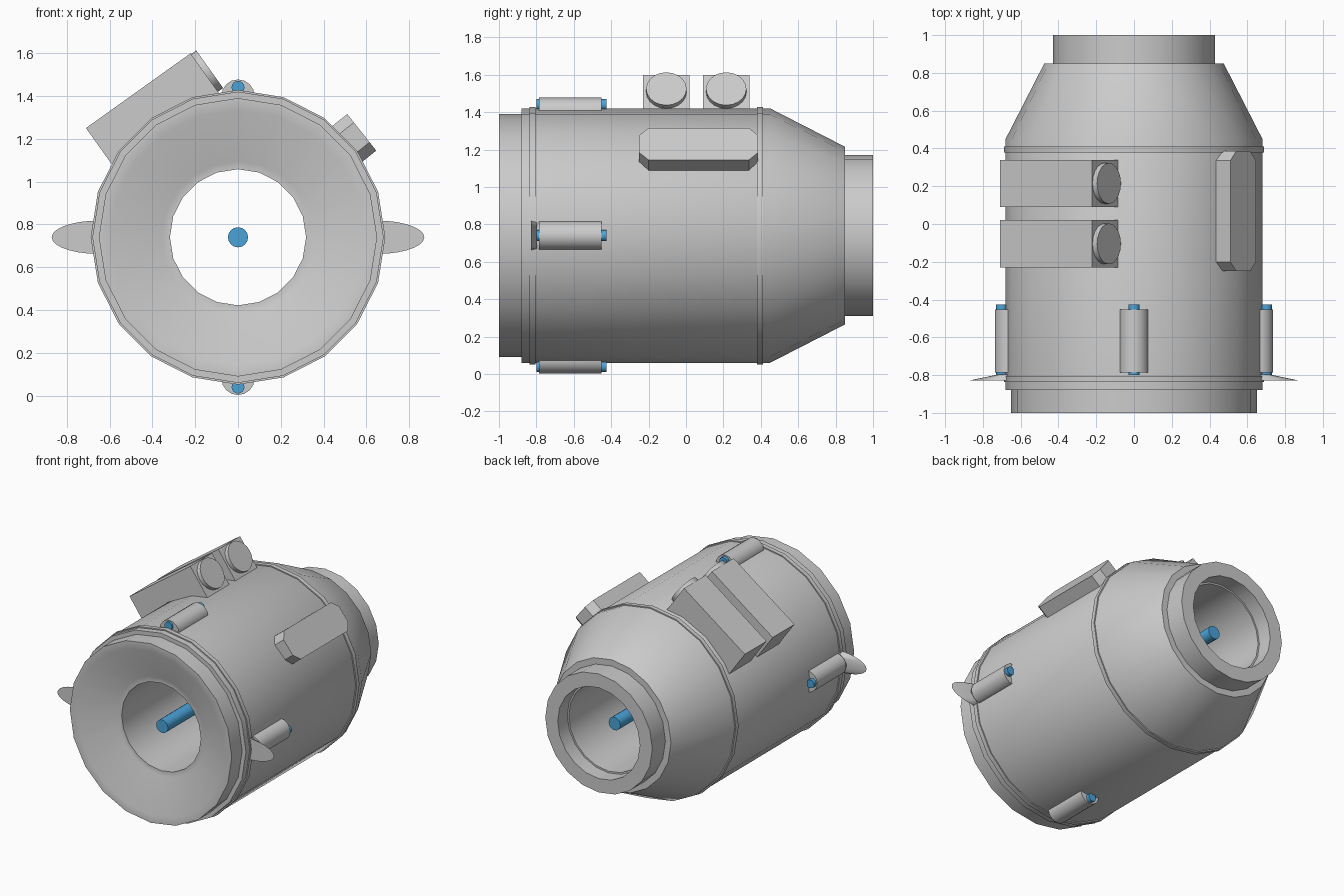
import bpy, bmesh
from math import sin, cos, pi, radians, atan2
from mathutils import Vector

if "Cube" in bpy.data.objects:
    bpy.data.objects.remove(bpy.data.objects["Cube"])

AXIS_Z = 0.74

blue = bpy.data.materials.new("blue_glow")
blue.diffuse_color = (0.07, 0.37, 0.70, 1)
blue.use_nodes = True
blue.node_tree.nodes["Principled BSDF"].inputs["Base Color"].default_value = blue.diffuse_color


def finish(name, bm, mat=None, smooth=True):
    bmesh.ops.recalc_face_normals(bm, faces=bm.faces)
    me = bpy.data.meshes.new(name)
    bm.to_mesh(me)
    bm.free()
    ob = bpy.data.objects.new(name, me)
    bpy.context.collection.objects.link(ob)
    if mat:
        me.materials.append(mat)
    if smooth:
        bpy.ops.object.select_all(action='DESELECT')
        ob.select_set(True)
        bpy.context.view_layer.objects.active = ob
        bpy.ops.object.shade_smooth_by_angle(angle=radians(28))
    return ob


def lathe(name, profile, n=20):
    """Closed (radius, y) profile turned around the long axis."""
    bm = bmesh.new()
    rings = [[bm.verts.new((r * cos(2 * pi * i / n), y, AXIS_Z + r * sin(2 * pi * i / n)))
              for r, y in profile] for i in range(n)]
    m = len(profile)
    for i in range(n):
        a, b = rings[i], rings[(i + 1) % n]
        for j in range(m):
            k = (j + 1) % m
            bm.faces.new((a[j], a[k], b[k], b[j]))
    return finish(name, bm)


def loft(name, lower, upper, mat=None, smooth=True):
    """Two matching outlines joined by side faces and capped."""
    bm = bmesh.new()
    a = [bm.verts.new(p) for p in lower]
    b = [bm.verts.new(p) for p in upper]
    n = len(a)
    bm.faces.new(a)
    bm.faces.new(b)
    for i in range(n):
        j = (i + 1) % n
        bm.faces.new((a[i], a[j], b[j], b[i]))
    return finish(name, bm, mat, smooth)


def rod(name, p0, p1, r, n=16, mat=None):
    p0, p1 = Vector(p0), Vector(p1)
    d = (p1 - p0).normalized()
    u = Vector((0, 1, 0)) if abs(d.y) < 0.9 else Vector((1, 0, 0))
    v = d.cross(u)
    off = [r * (u * cos(2 * pi * i / n) + v * sin(2 * pi * i / n)) for i in range(n)]
    return loft(name, [p0 + o for o in off], [p1 + o for o in off], mat)


# Hollow hull: dished mouth, barrel, tapered rear, tail collar and bore
lathe("hull", [(0.595, -1), (0.65, -1), (0.65, -0.88), (0.68, -0.88), (0.68, 0.45),
               (0.475, 0.85), (0.43, 0.85), (0.43, 1), (0.33, 1), (0.33, 0.89),
               (0.318, 0.89), (0.318, -0.88), (0.355, -0.88)])

# Thin raised bands
for label, y in (("front_band", -0.82), ("rear_band", 0.395)):
    lathe(label, [(0.66, y - 0.016), (0.688, y - 0.016), (0.688, y + 0.016), (0.66, y + 0.016)])

# Central core rod
rod("core_rod", (0, -0.87, AXIS_Z), (0, 0.82, AXIS_Z), 0.047, mat=blue)

# Four pods with blue inner rods
for i in range(4):
    c, s = round(cos(i * pi / 2)), round(sin(i * pi / 2))
    R, Q = 0.66, 0.70
    rod(f"pod_{i}", (R * c, -0.785, AXIS_Z + R * s), (R * c, -0.452, AXIS_Z + R * s), 0.077)
    rod(f"pod_rod_{i}", (Q * c, -0.80, AXIS_Z + Q * s), (Q * c, -0.425, AXIS_Z + Q * s),
        0.03, mat=blue)

# Leaf-shaped side fins
for side, label in ((1, "right_fin"), (-1, "left_fin")):
    def outline(y, a, b):
        return [(side * (0.65 + a * cos(t * pi / 14)), y, AXIS_Z + b * sin(t * pi / 14))
                for t in range(-7, 8)]
    loft(label, outline(-0.828, 0.22, 0.078), outline(-0.797, 0.07, 0.072))

# Two tilted boxes with round end caps
u = Vector((0.49, 0, 0.35)).normalized()
w = Vector((u.z, 0, -u.x))
corner = Vector((-0.71, 0, 1.25))
for i, y in enumerate((-0.105, 0.215)):
    quad = [corner, corner + u * 0.60, corner + u * 0.60 + w * 0.25, corner + w * 0.25]
    half = Vector((0, 0.125, 0))
    mid = Vector((0, y, 0))
    loft(f"tilted_box_{i}", [p + mid - half for p in quad], [p + mid + half for p in quad],
         smooth=False)
    cap = corner + mid + u * 0.59 + w * 0.112
    rod(f"box_cap_{i}", cap, cap + u * 0.04, 0.108, n=20)

# Side panel with clipped corners
v = Vector((0.135, 0, -0.17)).normalized()
nrm = Vector((-v.z, 0, v.x))
centre = Vector((0.578, 0.068, 1.23))
L, H, K = 0.318, 0.109, 0.05
pts = [(-L + K, -H), (L - K, -H), (L, -H + K), (L, H - K),
       (L - K, H), (-L + K, H), (-L, H - K), (-L, -H + K)]
face = [centre + Vector((0, a, 0)) + v * b for a, b in pts]
loft("side_panel", [p - nrm * 0.15 for p in face], face, smooth=False)
